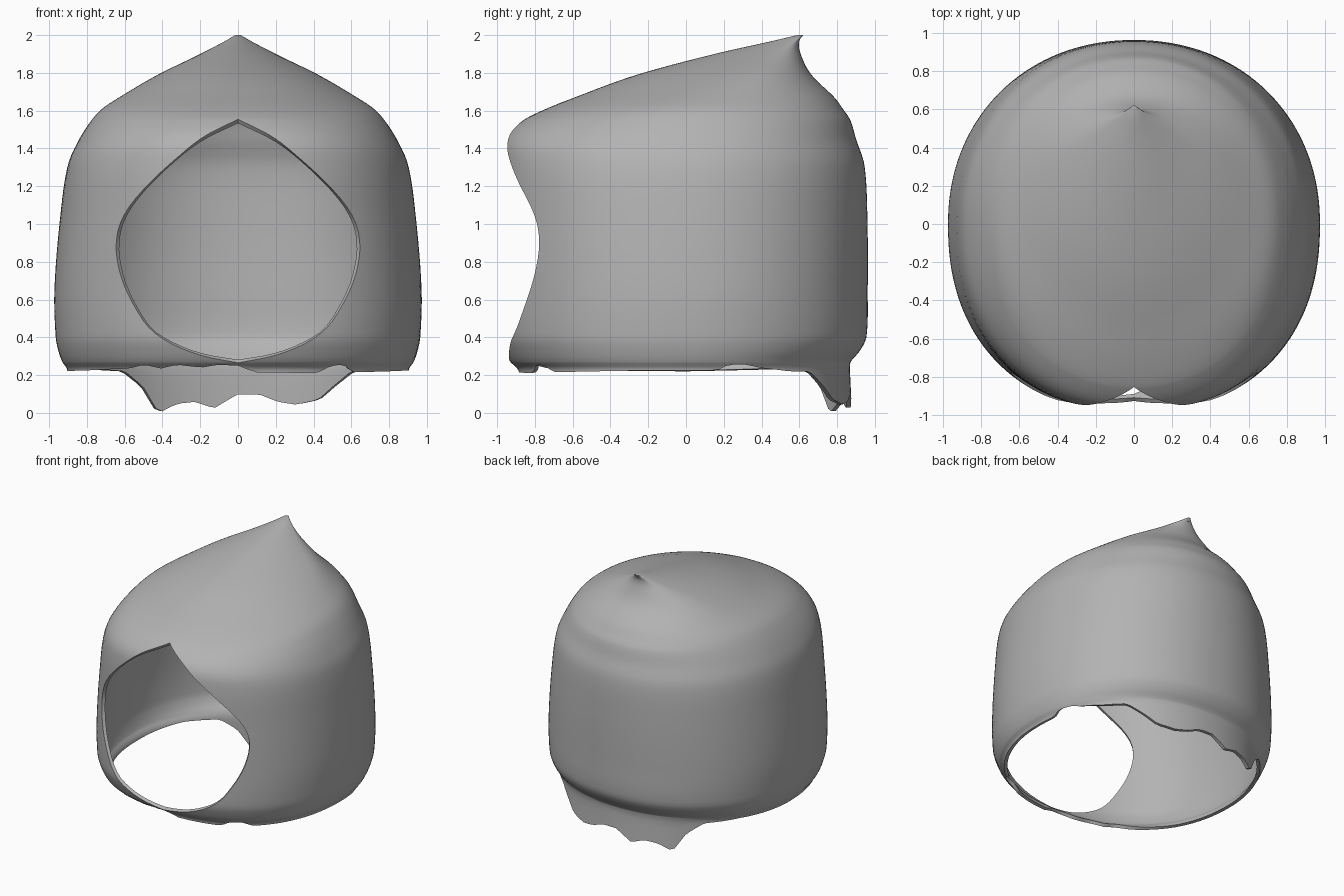
import bpy, bmesh, math

if "Cube" in bpy.data.objects:
    bpy.data.objects.remove(bpy.data.objects["Cube"])

# Body sections: height, half width, front y, back y, y of widest point
SECTIONS = [
    (0.00, 0.89, -0.86, 0.88, 0.0), (0.23, 0.905, -0.89, 0.868, 0.0),
    (0.27, 0.93, -0.93, 0.872, 0.0), (0.325, 0.95, -0.96, 0.918, 0.0),
    (0.40, 0.965, -0.985, 0.955, 0.0), (0.65, 0.972, -0.985, 0.962, 0.0),
    (1.05, 0.94, -0.985, 0.96, 0.0), (1.315, 0.90, -0.985, 0.944, 0.0),
    (1.45, 0.84, -0.96, 0.90, 0.0), (1.55, 0.775, -0.86, 0.87, 0.02),
    (1.61, 0.72, -0.74, 0.83, 0.05), (1.67, 0.63, -0.59, 0.786, 0.12),
    (1.79, 0.425, -0.26, 0.664, 0.30), (1.90, 0.20, 0.15, 0.607, 0.46),
    (1.965, 0.075, 0.44, 0.598, 0.56), (2.00, 0.015, 0.59, 0.62, 0.605)]

# Face opening: height, half width
OPENING = [(0.265, 0), (0.30, 0.18), (0.36, 0.34), (0.44, 0.46), (0.55, 0.54),
           (0.68, 0.605), (0.80, 0.638), (0.90, 0.645), (1.00, 0.625), (1.10, 0.57),
           (1.22, 0.465), (1.34, 0.335), (1.46, 0.185), (1.555, 0)]

# Ragged hem: degrees around from the front, height
HEM = [(0, .25), (4, .215), (25, .21), (30, .25), (35, .255), (40, .215), (60, .22),
       (80, .225), (100, .225), (104, .255), (111, .255), (115, .24), (128, .22),
       (138, .22), (146, .14), (152, .07), (160.5, .045), (167, .06), (173.5, .1),
       (180, .1), (187.6, .025), (194, .06), (200.5, .05), (207.8, 0), (214, .14),
       (222, .22), (240, .23), (270, .22), (300, .225), (323, .235), (330, .255),
       (336, .235), (342, .255), (350, .24), (355, .255), (360, .25)]

OPEN_LOW, OPEN_HIGH = OPENING[0][0], OPENING[-1][0]
COLUMNS = 150


def lookup(table, x, col=1, smooth=True):
    """Interpolate one column of a table at x."""
    x = min(max(x, table[0][0]), table[-1][0])
    i = next(k for k in range(len(table) - 1) if x <= table[k + 1][0])

    def slope(k):
        a, b = table[max(k - 1, 0)], table[min(k + 1, len(table) - 1)]
        return (b[col] - a[col]) / (b[0] - a[0])
    p, q = table[i], table[i + 1]
    h = q[0] - p[0]
    t = (x - p[0]) / h
    if not smooth:
        return p[col] + (q[col] - p[col]) * t
    return ((2*t**3 - 3*t**2 + 1) * p[col] + (t**3 - 2*t**2 + t) * h * slope(i)
            + (3*t**2 - 2*t**3) * q[col] + (t**3 - t**2) * h * slope(i + 1))


def front_power(z):
    return 2.25 - 0.25 * min(max((z - 1.4) / 0.3, 0), 1)


def body_point(angle, z):
    """Point on the hood, angle measured from the front towards +x."""
    w, yf, yb, yw = (lookup(SECTIONS, z, c) for c in (1, 2, 3, 4))
    s, c = math.sin(angle), math.cos(angle)
    n = front_power(z) if c > 0 else 2.1
    x = math.copysign(abs(s) ** (2 / n), s) * w
    y = yw + abs(c) ** (2 / n) * ((yf if c > 0 else yb) - yw)
    return (x, y, z)


def opening_angle(z):
    if z <= OPEN_LOW + 1e-6 or z >= OPEN_HIGH - 1e-6:
        return 0.0
    ratio = max(lookup(OPENING, z), 0) / lookup(SECTIONS, z)
    return math.asin(ratio ** (front_power(z) / 2))


bm = bmesh.new()
rows = []

# Hem rows, stretched from the ragged edge up to the opening
for k in range(5):
    row = []
    for j in range(COLUMNS + 1):
        a = 360 * j / COLUMNS
        low = lookup(HEM, a, smooth=False)
        row.append(bm.verts.new(body_point(math.radians(a), low + (OPEN_LOW - low) * k / 5)))
    rows.append(row)

# Body rows, open at the front where the face opening is
heights = [OPEN_LOW + (OPEN_HIGH - OPEN_LOW) * (1 - math.cos(math.pi * k / 44)) / 2
           for k in range(45)]
heights += [OPEN_HIGH + (2 - OPEN_HIGH) * k / 26 for k in range(1, 27)]
for z in heights:
    start = opening_angle(z)
    step = (2 * math.pi - 2 * start) / COLUMNS
    rows.append([bm.verts.new(body_point(start + step * j, z)) for j in range(COLUMNS + 1)])

for lower, upper in zip(rows, rows[1:]):
    for j in range(COLUMNS):
        bm.faces.new((lower[j], lower[j + 1], upper[j + 1], upper[j]))
bm.faces.new(rows[-1][:-1])  # blunt tip
bmesh.ops.remove_doubles(bm, verts=bm.verts, dist=1e-5)

mesh = bpy.data.meshes.new("hood")
bm.to_mesh(mesh)
bm.free()
hood = bpy.data.objects.new("hood", mesh)
bpy.context.collection.objects.link(hood)

# Cloth colour
grey = bpy.data.materials.new("grey cloth")
grey.diffuse_color = (0.45, 0.45, 0.45, 1)
grey.use_nodes = True
grey.node_tree.nodes["Principled BSDF"].inputs["Base Color"].default_value = grey.diffuse_color
mesh.materials.append(grey)

# Cloth thickness, kept inside the outer surface
shell = hood.modifiers.new("thickness", 'SOLIDIFY')
shell.thickness = 0.025
shell.offset = -1

bpy.context.view_layer.objects.active = hood
hood.select_set(True)
bpy.ops.object.modifier_apply(modifier="thickness")
bpy.ops.object.shade_smooth_by_angle(angle=math.radians(40))
